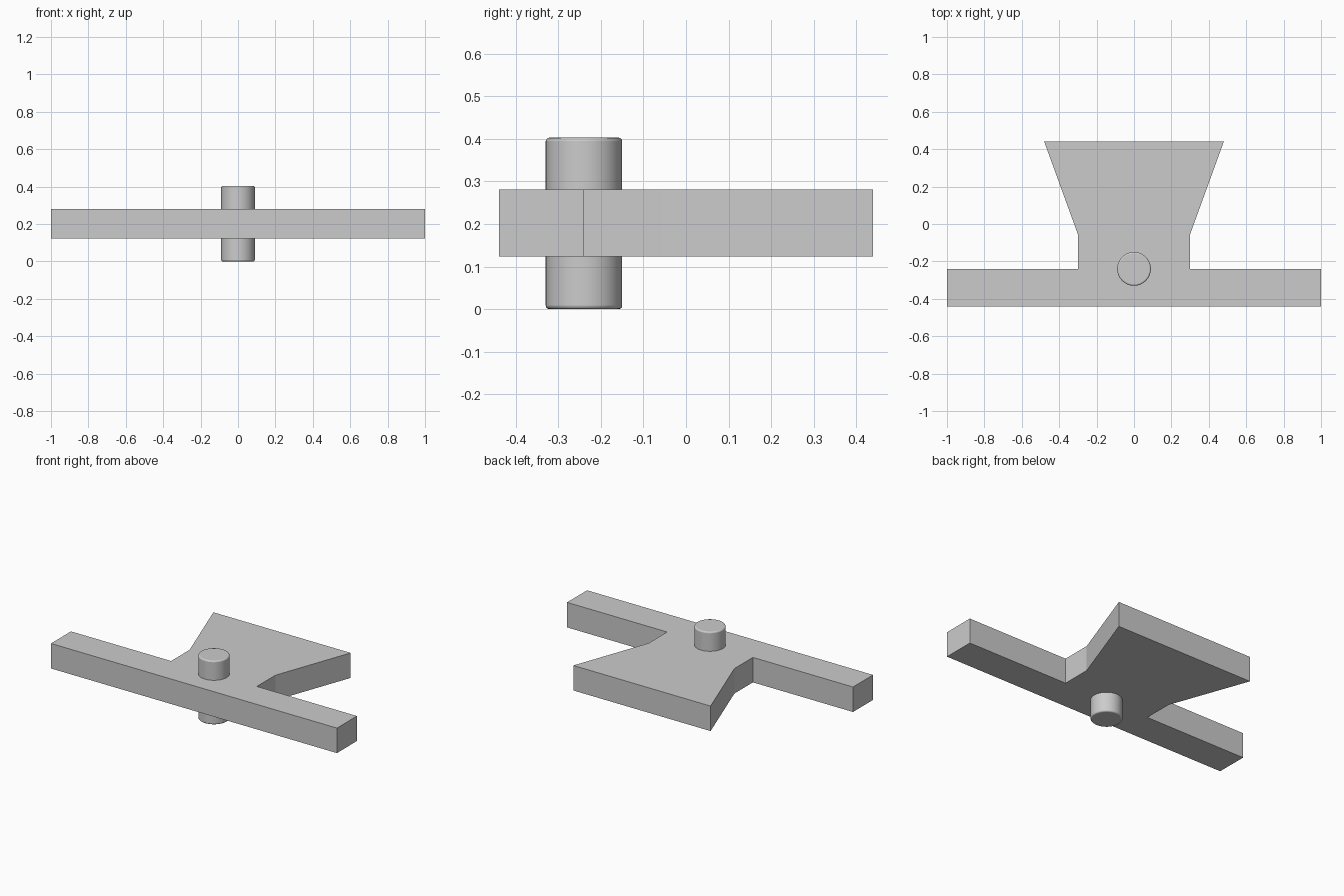
import bpy
import bmesh
import math

cube = bpy.data.objects.get("Cube")
if cube:
    bpy.data.objects.remove(cube, do_unlink=True)

GREY = (0.6, 0.6, 0.6, 1.0)
Z_LOW, Z_HIGH = 0.123, 0.281

grey = bpy.data.materials.new("plain grey")
grey.use_nodes = True
grey.diffuse_color = GREY
grey.node_tree.nodes["Principled BSDF"].inputs["Base Color"].default_value = GREY

# Flat plate: front crossbar, neck and flared tail, mirrored from one half outline
half = [(1, -0.44), (1, -0.24), (0.3, -0.24), (0.3, -0.055), (0.48, 0.44)]
outline = half + [(-x, y) for x, y in reversed(half)]
bm = bmesh.new()
base = bm.faces.new([bm.verts.new((x, y, Z_LOW)) for x, y in outline])
top = bmesh.ops.extrude_face_region(bm, geom=[base])
bmesh.ops.translate(bm, vec=(0, 0, Z_HIGH - Z_LOW),
                    verts=[v for v in top["geom"] if isinstance(v, bmesh.types.BMVert)])
bmesh.ops.recalc_face_normals(bm, faces=bm.faces)
mesh = bpy.data.meshes.new("flared_plate")
bm.to_mesh(mesh)
bm.free()
mesh.materials.append(grey)
plate = bpy.data.objects.new("flared_plate", mesh)
bpy.context.collection.objects.link(plate)

# Round pivot pin through the plate, with softened rims
bpy.ops.mesh.primitive_cylinder_add(vertices=64, radius=0.09, depth=0.403,
                                    location=(0, -0.24, 0.2015))
pin = bpy.context.object
pin.name = "pivot_pin"
pin.data.materials.append(grey)
bevel = pin.modifiers.new("rim", 'BEVEL')
bevel.width = 0.008
bevel.segments = 3
bevel.limit_method = 'ANGLE'
bevel.angle_limit = math.radians(40)
bpy.ops.object.shade_smooth_by_angle(angle=math.radians(40))
